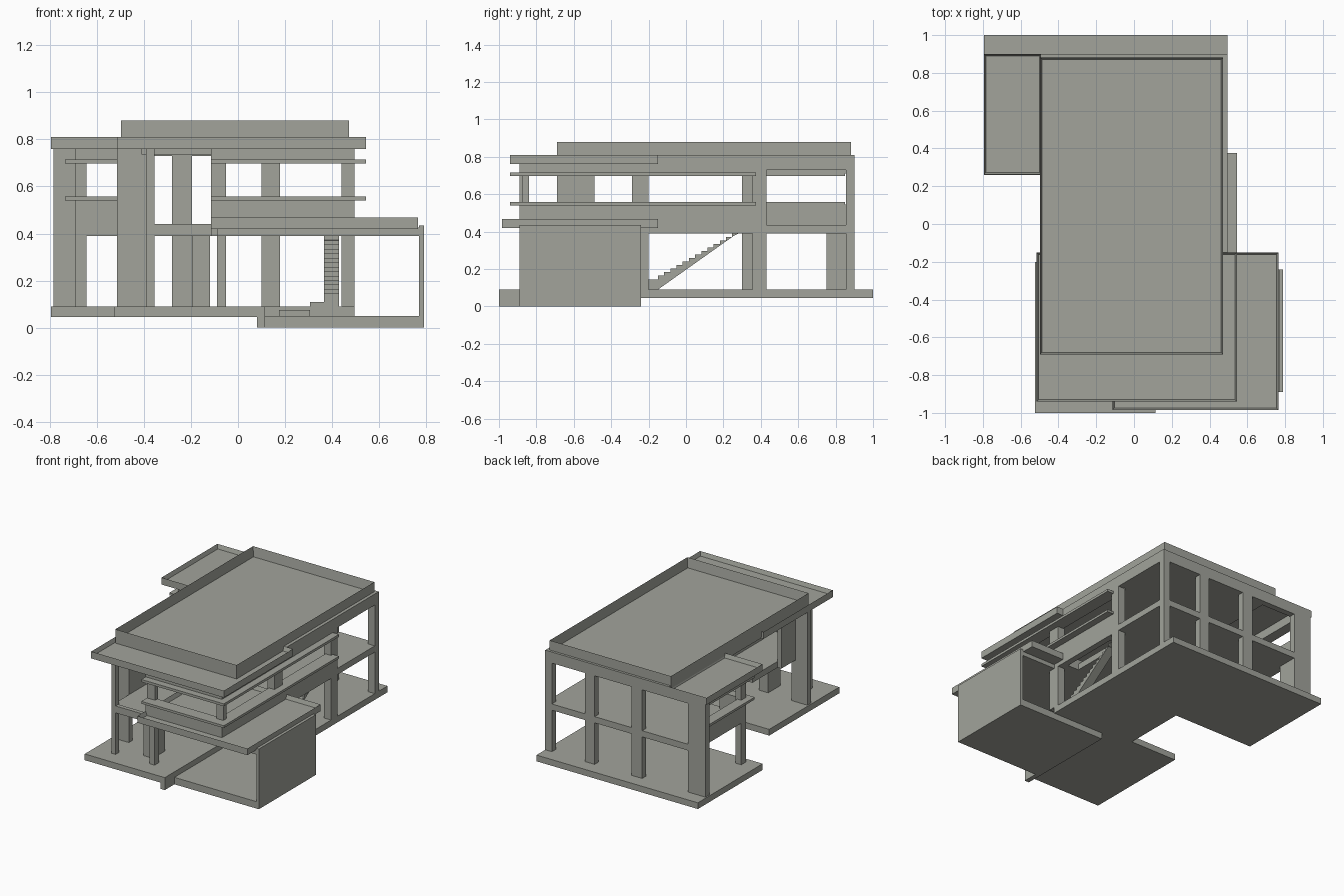
import bpy, bmesh

mat = bpy.data.materials.new("warm grey concrete")
mat.diffuse_color = (0.36, 0.37, 0.33, 1)


def finish(name, bm):
    bmesh.ops.recalc_face_normals(bm, faces=bm.faces)
    me = bpy.data.meshes.new(name)
    bm.to_mesh(me)
    bm.free()
    me.materials.append(mat)
    ob = bpy.data.objects.new(name, me)
    bpy.context.collection.objects.link(ob)
    return ob


def box(name, x0, x1, y0, y1, z0, z1, rim=0, depth=0):
    """Box from its limits; with rim and depth the top is sunk like a tray."""
    bm = bmesh.new()
    bmesh.ops.create_cube(bm, size=1)
    for v in bm.verts:
        v.co.x = x1 if v.co.x > 0 else x0
        v.co.y = y1 if v.co.y > 0 else y0
        v.co.z = z1 if v.co.z > 0 else z0
    if rim:
        bm.normal_update()
        top = [f for f in bm.faces if f.normal.z > 0.5]
        bmesh.ops.inset_region(bm, faces=top, thickness=rim)
        bmesh.ops.translate(bm, verts=top[0].verts, vec=(0, 0, -depth))
    return finish(name, bm)


def prism(name, pts, axis, a, b):
    """Extrude a 2D outline: axis 'z' takes (x, y), axis 'x' takes (y, z)."""
    bm = bmesh.new()
    co = [(p, q, a) if axis == 'z' else (a, p, q) for p, q in pts]
    f = bm.faces.new([bm.verts.new(c) for c in co])
    r = bmesh.ops.extrude_face_region(bm, geom=[f])
    d = (0, 0, b - a) if axis == 'z' else (b - a, 0, 0)
    bmesh.ops.translate(bm, vec=d, verts=[g for g in r["geom"] if isinstance(g, bmesh.types.BMVert)])
    return finish(name, bm)


# ground slab with a courtyard notch on the left
prism("ground_slab", [(-0.525, -1), (0.115, -1), (0.115, -0.245), (0.495, -0.245), (0.495, 1),
                      (-0.795, 1), (-0.795, 0.26), (-0.15, 0.26), (-0.15, -0.2), (-0.525, -0.2)],
      'z', 0.045, 0.09)

# first floor slab, leaving the stairwell open
prism("upper_floor", [(-0.39, -0.87), (0.48, -0.87), (0.48, -0.15), (0.36, -0.15), (0.36, 0.29),
                      (0.48, 0.29), (0.48, 0.88), (-0.69, 0.88), (-0.69, 0.3), (-0.15, 0.3),
                      (-0.15, -0.2), (-0.39, -0.2)], 'z', 0.39, 0.435)

# garage: open front and back
box("garage_floor", 0.08, 0.79, -0.89, -0.24, 0, 0.05)
box("garage_side_wall", 0.77, 0.79, -0.89, -0.24, 0, 0.435)
box("garage_ceiling", -0.09, 0.77, -0.89, -0.24, 0.39, 0.425)
box("garage_roof", -0.115, 0.765, -0.985, -0.15, 0.42, 0.468, 0.015, 0.03)
box("terrace_retaining_wall", 0.08, 0.115, -1, -0.245, 0, 0.09)

# back wall: three bays on two floors
for i, (x0, x1) in enumerate([(-0.785, -0.645), (-0.28, -0.195), (0.10, 0.178), (0.442, 0.495)]):
    box(f"back_column_{i}", x0, x1, 0.855, 0.9, 0.09, 0.76)
box("back_floor_beam", -0.785, 0.495, 0.855, 0.9, 0.39, 0.435)
box("back_roof_beam", -0.785, 0.495, 0.855, 0.9, 0.73, 0.77)

# right wall
for i, (y0, y1, z0) in enumerate([(-0.29, -0.2, 0.09), (0.355, 0.43, 0.09), (-0.875, -0.84, 0.435)]):
    box(f"right_column_{i}", 0.44, 0.495, y0, y1, z0, 0.76)
box("right_floor_beam", 0.45, 0.495, 0.43, 0.9, 0.39, 0.435)
box("right_roof_beam", 0.45, 0.495, 0.37, 0.9, 0.73, 0.77)
box("right_spandrel", 0.45, 0.495, -0.89, 0.37, 0.39, 0.545)
box("right_header", 0.45, 0.495, -0.89, 0.37, 0.71, 0.77)

# front wall of the upper room
box("front_spandrel", -0.115, 0.495, -0.89, -0.85, 0.42, 0.545)
box("front_header", -0.115, 0.495, -0.89, -0.85, 0.71, 0.77)
box("front_window_column", -0.115, -0.05, -0.875, -0.84, 0.435, 0.76)
box("front_room_column", -0.09, -0.05, -0.88, -0.83, 0.09, 0.42)
box("entrance_wall", -0.195, -0.12, -0.8, -0.66, 0.09, 0.39)
box("balcony_edge", -0.39, -0.11, -0.89, -0.86, 0.39, 0.44)

# left front supports
box("balcony_column", -0.39, -0.355, -0.89, -0.85, 0.09, 0.76)
box("left_tall_wall", -0.515, -0.39, -0.69, -0.65, 0.09, 0.78)
box("left_upper_wall", -0.42, -0.39, -0.67, -0.49, 0.39, 0.76)

# sun shade ledges around the front-right corner and the left wing
for i, (z0, z1) in enumerate([(0.54, 0.557), (0.697, 0.715)]):
    prism(f"front_ledge_{i}", [(-0.115, -0.94), (0.545, -0.94), (0.545, 0.375), (0.45, 0.375),
                               (0.45, -0.85), (-0.115, -0.85)], 'z', z0, z1)
    prism(f"wing_ledge_{i}", [(-0.735, 0.265), (-0.5, 0.265), (-0.5, 0.33), (-0.66, 0.33),
                              (-0.66, 0.85), (-0.735, 0.85)], 'z', z0, z1)

# left wing
wing = [(-0.69, 0.3), (-0.5, 0.3), (-0.5, 0.33), (-0.66, 0.33), (-0.66, 0.86), (-0.69, 0.86)]
prism("wing_spandrel", wing, 'z', 0.39, 0.545)
prism("wing_header", wing, 'z', 0.71, 0.77)
box("wing_corner_column", -0.69, -0.645, 0.3, 0.355, 0.09, 0.76)
box("wing_rear_column", -0.69, -0.645, 0.75, 0.857, 0.09, 0.39)
box("wing_roof", -0.795, -0.49, 0.262, 0.9, 0.76, 0.81, 0.015, 0.03)

# main roof, front canopy and parapet
box("upper_ceiling", -0.41, 0.49, -0.88, 0.89, 0.735, 0.765)
box("roof_slab", -0.495, 0.495, -0.15, 0.9, 0.76, 0.81)
box("front_canopy", -0.515, 0.545, -0.94, -0.15, 0.76, 0.81, 0.015, 0.03)
box("roof_parapet", -0.497, 0.472, -0.69, 0.882, 0.77, 0.88, 0.015, 0.07)

# stairs: stepped profile with a sloping underside
n, ya, yb, za, zb = 13, -0.15, 0.28, 0.145, 0.39
dy, dz = (yb - ya) / n, (zb - za) / n
steps = [(ya, 0.09), (ya, za)]
for i in range(n):
    steps += [(ya + i * dy, za + (i + 1) * dz), (ya + (i + 1) * dy, za + (i + 1) * dz)]
steps.append((yb - 0.03, 0.39 - 0.015))
steps = [p for i, p in enumerate(steps) if i != 1]
prism("stair_flight", steps, 'x', 0.365, 0.43)
box("stair_landing", 0.365, 0.43, -0.245, -0.15, 0.05, 0.145)
box("stair_low_step", 0.305, 0.365, -0.245, -0.15, 0.05, 0.11)
box("stair_first_step", 0.175, 0.305, -0.3, -0.245, 0.05, 0.075)
